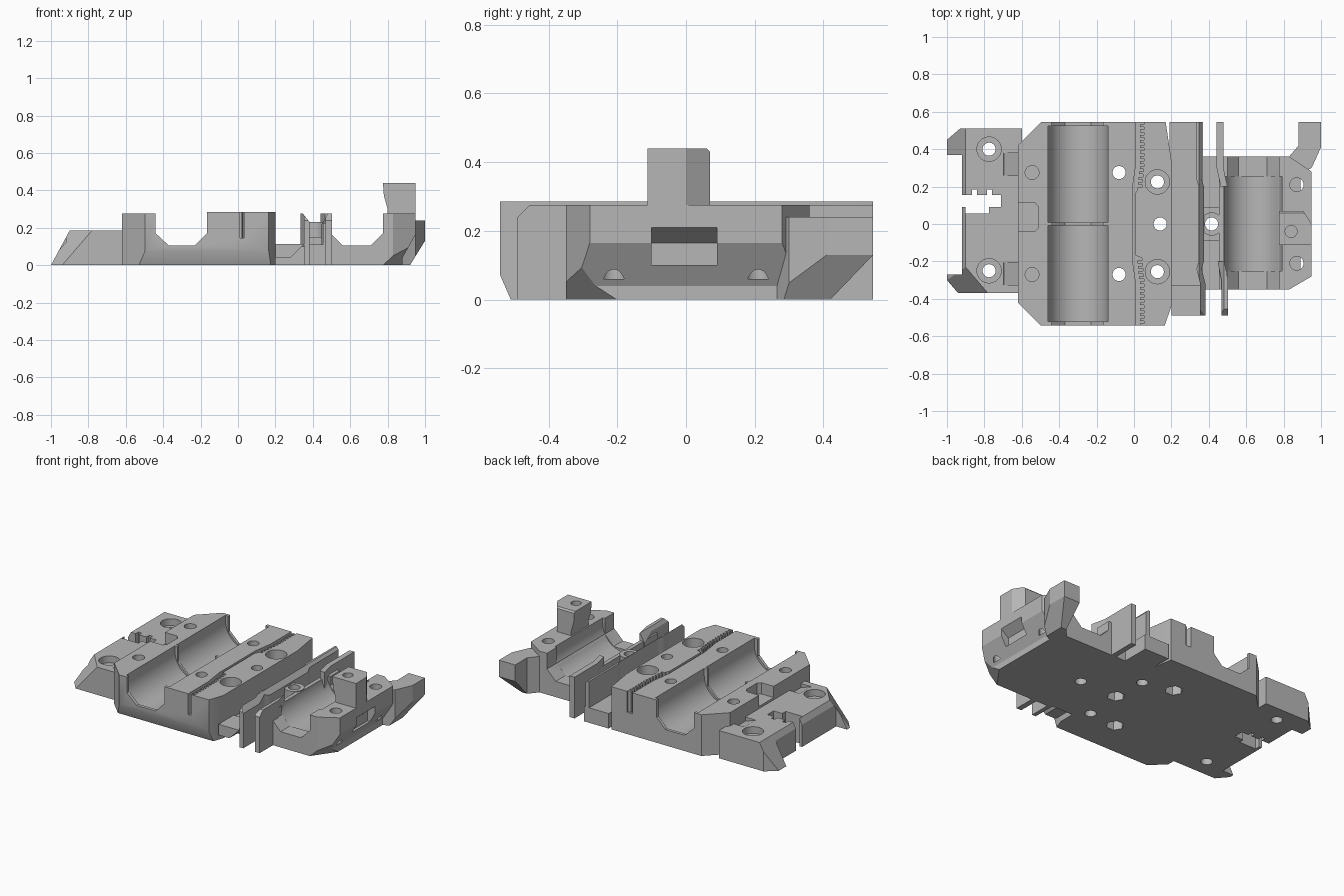
import bpy, bmesh, math
from mathutils import Vector

if "Cube" in bpy.data.objects:
    bpy.data.objects.remove(bpy.data.objects["Cube"])

grey = bpy.data.materials.new("plain grey")
grey.use_nodes = True
colour = (0.47, 0.47, 0.47, 1)
grey.diffuse_color = colour
grey.node_tree.nodes["Principled BSDF"].inputs["Base Color"].default_value = colour


def prism(name, pts, lo, hi, axis="z"):
    """Extrude a 2D outline: (x, y) along z, or (x, z) along y."""
    place = (lambda a, b, h: (a, b, h)) if axis == "z" else (lambda a, b, h: (a, h, b))
    bm = bmesh.new()
    rings = [[bm.verts.new(place(a, b, h)) for a, b in pts] for h in (lo, hi)]
    for ring in rings:
        bm.faces.new(ring)
    for i in range(len(pts)):
        j = (i + 1) % len(pts)
        bm.faces.new((rings[0][i], rings[0][j], rings[1][j], rings[1][i]))
    bmesh.ops.recalc_face_normals(bm, faces=bm.faces)
    mesh = bpy.data.meshes.new(name)
    bm.to_mesh(mesh)
    bm.free()
    obj = bpy.data.objects.new(name, mesh)
    bpy.context.collection.objects.link(obj)
    mesh.materials.append(grey)
    return obj


def box(x0, x1, y0, y1, z0, z1, name="cutter"):
    return prism(name, [(x0, y0), (x1, y0), (x1, y1), (x0, y1)], z0, z1)


def hole(x, y, r=0.035, lo=-0.1, hi=0.6, sides=32, name="cutter"):
    ring = [(x + r * math.cos(math.tau * i / sides), y + r * math.sin(math.tau * i / sides))
            for i in range(sides)]
    return prism(name, ring, lo, hi)


def trough(x, lo, hi, r=0.16, z=0.24, steps=32):
    """U-shaped cutter along y for a bearing."""
    arc = [(x - r * math.cos(math.pi * i / steps), z - r * math.sin(math.pi * i / steps))
           for i in range(steps + 1)]
    return prism("cutter", arc + [(x + r, 0.6), (x - r, 0.6)], lo, hi, "y")


def slice_off(obj, point, normal):
    """Remove everything on the normal side of a plane and cap the cut."""
    bm = bmesh.new()
    bm.from_mesh(obj.data)
    bmesh.ops.bisect_plane(bm, geom=bm.verts[:] + bm.edges[:] + bm.faces[:],
                           plane_co=Vector(point), plane_no=Vector(normal).normalized(),
                           clear_outer=True)
    bmesh.ops.holes_fill(bm, edges=[e for e in bm.edges if e.is_boundary], sides=0)
    bmesh.ops.recalc_face_normals(bm, faces=bm.faces)
    bm.to_mesh(obj.data)
    bm.free()


def carve(obj, cutters):
    for c in cutters:
        c.hide_render = True
        mod = obj.modifiers.new("cut", "BOOLEAN")
        mod.operation, mod.solver, mod.object = "DIFFERENCE", "EXACT", c
    graph = bpy.context.evaluated_depsgraph_get()
    mesh = bpy.data.meshes.new_from_object(obj.evaluated_get(graph))
    obj.modifiers.clear()
    obj.data = mesh
    for c in cutters:
        bpy.data.objects.remove(c)


def ribbon(name, path, width, lo, hi):
    """Thin upright wall that follows a path in plan."""
    h = width / 2
    return prism(name, [(x - h, y) for x, y in path] + [(x + h, y) for x, y in reversed(path)], lo, hi)


# Low mounting plate at the left end
plate = prism("mounting_plate", [(-0.6, 0.51), (-0.93, 0.51), (-1, 0.45), (-1, 0.37), (-0.92, 0.37),
                                 (-0.92, -0.27), (-1, -0.27), (-1, -0.3), (-0.94, -0.37),
                                 (-0.6, -0.37)], 0, 0.185)
slice_off(plate, (-1, 0, 0), (-0.185, 0, 0.1))
slice_off(plate, (-1, -0.3, 0), (-0.0130, -0.0111, 0.0112))
cuts = [box(-1.1, -0.71, 0.09, 0.155, -0.1, 0.3), box(-0.9, -0.775, 0.055, 0.1, -0.1, 0.3)]
cuts += [box(x, x + 0.025, 0.15, 0.185, -0.1, 0.3) for x in (-0.865, -0.785)]
for y in (0.4, -0.25):
    cuts += [hole(-0.775, y), hole(-0.775, y, 0.065, 0.14, 0.3)]
for y in (0.32, -0.265):
    cuts.append(prism("cutter", [(-0.7, 0.19), (-0.695, 0.183), (-0.6, 0.15), (-0.6, 0.19)],
                      y - 0.06, y + 0.06, "y"))
carve(plate, cuts)

# Main carriage block with the long double bearing trough
main = prism("carriage_block", [(-0.62, 0), (0.2, 0), (0.2, 0.285), (-0.165, 0.285), (-0.165, 0.17),
                                (-0.23, 0.105), (-0.37, 0.105), (-0.44, 0.17), (-0.44, 0.275),
                                (-0.62, 0.275)], -0.542, 0.545, "y")
slice_off(main, (-0.62, -0.42, 0), (-1, -1, 0))
slice_off(main, (-0.62, 0.42, 0), (-1, 1, 0))
slice_off(main, (0.2, -0.44, 0), (0.1, -0.035, 0))
slice_off(main, (0.2, 0.34, 0), (0.2, 0.03, 0))
slice_off(main, (0, -0.51, 0), (0, -0.08, -0.035))
cuts = [trough(-0.3, 0.008, 0.525), trough(-0.3, -0.52, -0.008)]
# Notch in the left rim
cuts.append(prism("cutter", [(-0.7, -0.04), (-0.53, -0.04), (-0.51, -0.02), (-0.51, 0.09),
                             (-0.53, 0.115), (-0.7, 0.115)], 0.2, 0.4))
# Toothed belt slot
slot = [(0.012, 0.6), (0.012, 0.33), (-0.008, 0.19), (-0.008, -0.19), (0.012, -0.33), (0.012, -0.6)]
pitch = 0.028
for k in range(-21, 22):
    y = k * pitch
    if abs(y) > 0.18:
        base = 0.018 + 0.014 * min(1, (abs(y) - 0.18) / 0.14)
        slot += [(base, y - pitch / 2), (base, y), (base + 0.022, y), (base + 0.022, y + pitch / 2)]
    elif abs(k) == 6:
        slot.append((0.008, y))
cuts.append(prism("cutter", slot, 0.145, 0.4))
# Screw holes and nut traps
for y in (0.275, -0.27):
    cuts += [hole(-0.545, y, 0.037, 0.06), hole(-0.08, y), hole(-0.08, y, 0.055, -0.1, 0.06, 6)]
for y in (0.225, -0.255):
    cuts += [hole(0.125, y), hole(0.125, y, 0.065, 0.18)]
cuts += [hole(0.14, 0), hole(0.14, 0, 0.055, -0.1, 0.06, 6)]
carve(main, cuts)

# Low shelf beside the main block, with its front foot
box(0.19, 0.37, -0.335, 0.545, 0, 0.1, "channel_shelf")
foot = box(0.2, 0.38, -0.49, -0.33, 0.04, 0.112, "shelf_foot")
slice_off(foot, (0.28, 0, 0.04), (0.05, 0, -0.05))

# Thin upright cable walls
inner = ribbon("inner_cable_wall", [(0.348, 0.545), (0.348, 0.24), (0.36, 0.2), (0.36, -0.2),
                                    (0.348, -0.24), (0.368, -0.32), (0.368, -0.49)], 0.028, 0, 0.275)
back = ribbon("back_cable_wall", [(0.46, 0.545), (0.46, 0.3), (0.482, 0.2)], 0.036, 0, 0.275)
front = ribbon("front_cable_wall", [(0.465, -0.2), (0.485, -0.3), (0.485, -0.49)], 0.036, 0, 0.275)
slice_off(inner, (0.382, 0, 0.232), (1, 0, 0.8))
slice_off(front, (0.455, 0, 0.232), (-1, 0, 0.6))
for wall in (inner, front):
    slice_off(wall, (0, -0.49, 0.24), (0, -1, 1))

# Right carrier with a single bearing trough and an undercut end
carrier = prism("right_carrier", [(0.365, 0), (0.88, 0), (0.88, 0.04), (0.95, 0.165), (0.95, 0.275),
                                  (0.775, 0.275), (0.775, 0.17), (0.71, 0.105), (0.56, 0.105),
                                  (0.5, 0.165), (0.5, 0.225), (0.455, 0.225), (0.455, 0.11),
                                  (0.365, 0.11)], -0.35, 0.36, "y")
slice_off(carrier, (0.83, -0.35, 0), (0.07, -0.12, 0))
slice_off(carrier, (0.83, 0.36, 0), (0.08, 0.12, 0))
slice_off(carrier, (0.775, -0.35, 0), (0.275, -0.195, -0.3))


def nut_slot():
    return prism("cutter", [(1.1, 0.1), (0.895, 0.1), (0.895, 0.165), (0.95, 0.21), (1.1, 0.33)],
                 -0.1, 0.09, "y")


cuts = [trough(0.635, -0.25, 0.255, 0.155), hole(0.415, 0), nut_slot()]
cuts += [hole(0.87, y, 0.037, 0.06) for y in (0.21, -0.21)]
carve(carrier, cuts)

# Screw boss in the cable channel
boss = hole(0.415, 0, 0.062, 0.05, 0.23, name="screw_boss")
bridge = box(0.37, 0.47, -0.09, 0.09, 0.05, 0.15, "boss_base")
for part in (boss, bridge):
    carve(part, [hole(0.415, 0)])

# Tall post at the right end
post = prism("tall_post", [(0.8, 0.1), (0.9, 0.1), (0.95, 0.19), (0.95, 0.44), (0.775, 0.44),
                           (0.78, 0.37), (0.8, 0.3)], -0.112, 0.07, "y")
slice_off(post, (0.95, 0.0, 0), (0.07, 0.045, 0))
slice_off(post, (0.8, 0.06, 0.44), (0, 1, 1))
carve(post, [hole(0.84, -0.04, 0.032, 0.29), nut_slot()])

# Rear fin with a sloped underside
fin = prism("rear_fin", [(0.82, 0.35), (0.88, 0.42), (0.88, 0.545), (1, 0.545), (1, 0.41),
                         (0.95, 0.3), (0.85, 0.25)], 0, 0.24)
slice_off(fin, (0, 0.42, 0), (0, 0.13, -0.125))
slice_off(fin, (0.92, 0, 0), (0.13, 0, -0.08))
carve(fin, [hole(0.87, 0.21, 0.037, 0.06)])

# Smooth the round surfaces and keep the edges crisp
bpy.ops.object.select_all(action="DESELECT")
for obj in (plate, main, carrier, post, boss, bridge):
    obj.select_set(True)
    bpy.context.view_layer.objects.active = obj
bpy.ops.object.shade_smooth_by_angle(angle=math.radians(24))
